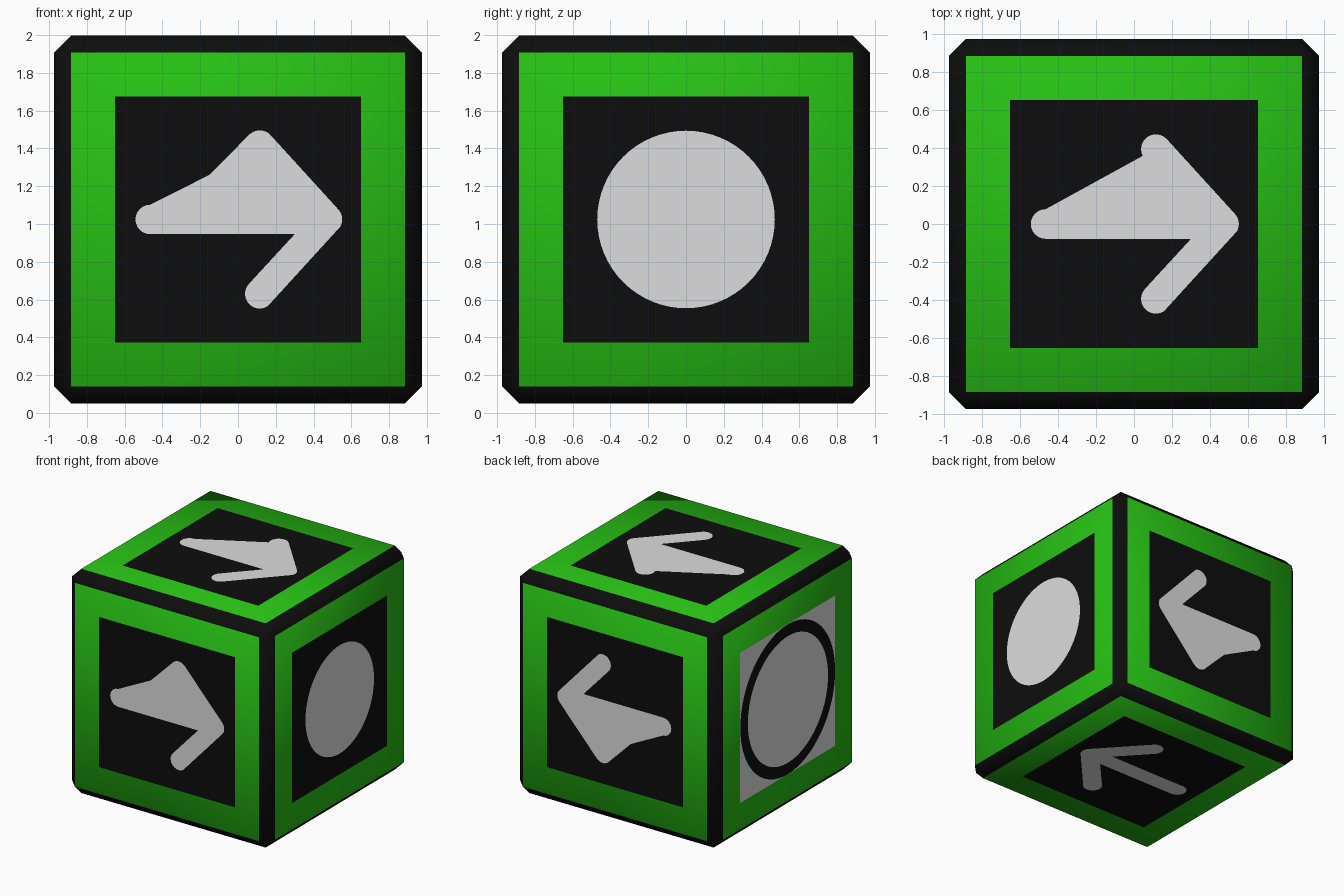
import bpy, bmesh, math
from mathutils import Vector

if "Cube" in bpy.data.objects:
    bpy.data.objects.remove(bpy.data.objects["Cube"])

CENTRE = Vector((0, 0, 1.024))
HALF = 0.973      # half width of the block
STEP = 0.002      # layer spacing of the painted plates


def material(name, rgb):
    m = bpy.data.materials.new(name)
    m.diffuse_color = (*rgb, 1)
    m.use_nodes = True
    m.node_tree.nodes["Principled BSDF"].inputs["Base Color"].default_value = m.diffuse_color
    return m


green = material("green", (0.02, 0.53, 0.007))
black = material("black", (0.004, 0.004, 0.004))
white = material("light_grey", (0.72, 0.72, 0.72))


def finish(name, bm, mats):
    me = bpy.data.meshes.new(name)
    bm.to_mesh(me)
    bm.free()
    for m in mats:
        me.materials.append(m)
    ob = bpy.data.objects.new(name, me)
    bpy.context.collection.objects.link(ob)
    return ob


def arc(cx, cy, r, a0, a1, n):
    return [(cx + r * math.cos(math.radians(a0 + (a1 - a0) * i / n)),
             cy + r * math.sin(math.radians(a0 + (a1 - a0) * i / n))) for i in range(n + 1)]


def square(h):
    return [(-h, -h), (h, -h), (h, h), (-h, h)]


def circle(r):
    return arc(0, 0, r, 0, 360, 64)[:-1]


def arrow():
    # three rounded strokes merged into one outline, pointing along +u
    r, tip, ax, ay, inner = 0.078, 0.474, 0.115, 0.394, 0.30
    t = math.degrees(math.atan2(ay, ax - tip))
    return (arc(tip, 0, r, 90 - t, t - 90, 6)
            + arc(ax, ay, r, t - 90, t + 90, 12)
            + [(inner, r)] + arc(-0.465, 0, r, 90, 270, 12) + [(inner, -r)]
            + arc(ax, -ay, r, -t - 90, 90 - t, 12)[:-1])[1:]


def plate(name, outline, n, u, layer, mat):
    # flat painted shape lying just above one face of the block
    n, u = Vector(n), Vector(u)
    v = n.cross(u)
    bm = bmesh.new()
    bm.faces.new([bm.verts.new(CENTRE + n * (HALF + STEP * layer) + u * a + v * b)
                  for a, b in outline])
    bmesh.ops.triangulate(bm, faces=bm.faces[:])
    finish(name, bm, [mat])


# chamfered block: green sides, black edges and corners
bm = bmesh.new()
bmesh.ops.create_cube(bm, size=2 * HALF)
bmesh.ops.bevel(bm, geom=bm.edges[:], offset=0.088, segments=1, affect='EDGES', profile=0.5)
bm.normal_update()
for f in bm.faces:
    f.material_index = 0 if max(abs(c) for c in f.normal) > 0.99 else 1
    f.smooth = True
bmesh.ops.translate(bm, verts=bm.verts, vec=CENTRE)
finish("block", bm, [green, black])

# arrow faces, all pointing to +x
for side, n in {"front": (0, -1, 0), "back": (0, 1, 0),
                "top": (0, 0, 1), "bottom": (0, 0, -1)}.items():
    plate(side + "_panel", square(0.652), n, (1, 0, 0), 1, black)
    plate(side + "_arrow", arrow(), n, (1, 0, 0), 2, white)

# right face: disc on a dark panel
plate("right_panel", square(0.652), (1, 0, 0), (0, 1, 0), 1, black)
plate("right_disc", circle(0.47), (1, 0, 0), (0, 1, 0), 2, white)

# left face: light panel with a dark ring
plate("left_panel", square(0.652), (-1, 0, 0), (0, 1, 0), 1, white)
plate("left_ring", circle(0.65), (-1, 0, 0), (0, 1, 0), 2, black)
plate("left_disc", circle(0.55), (-1, 0, 0), (0, 1, 0), 3, white)
